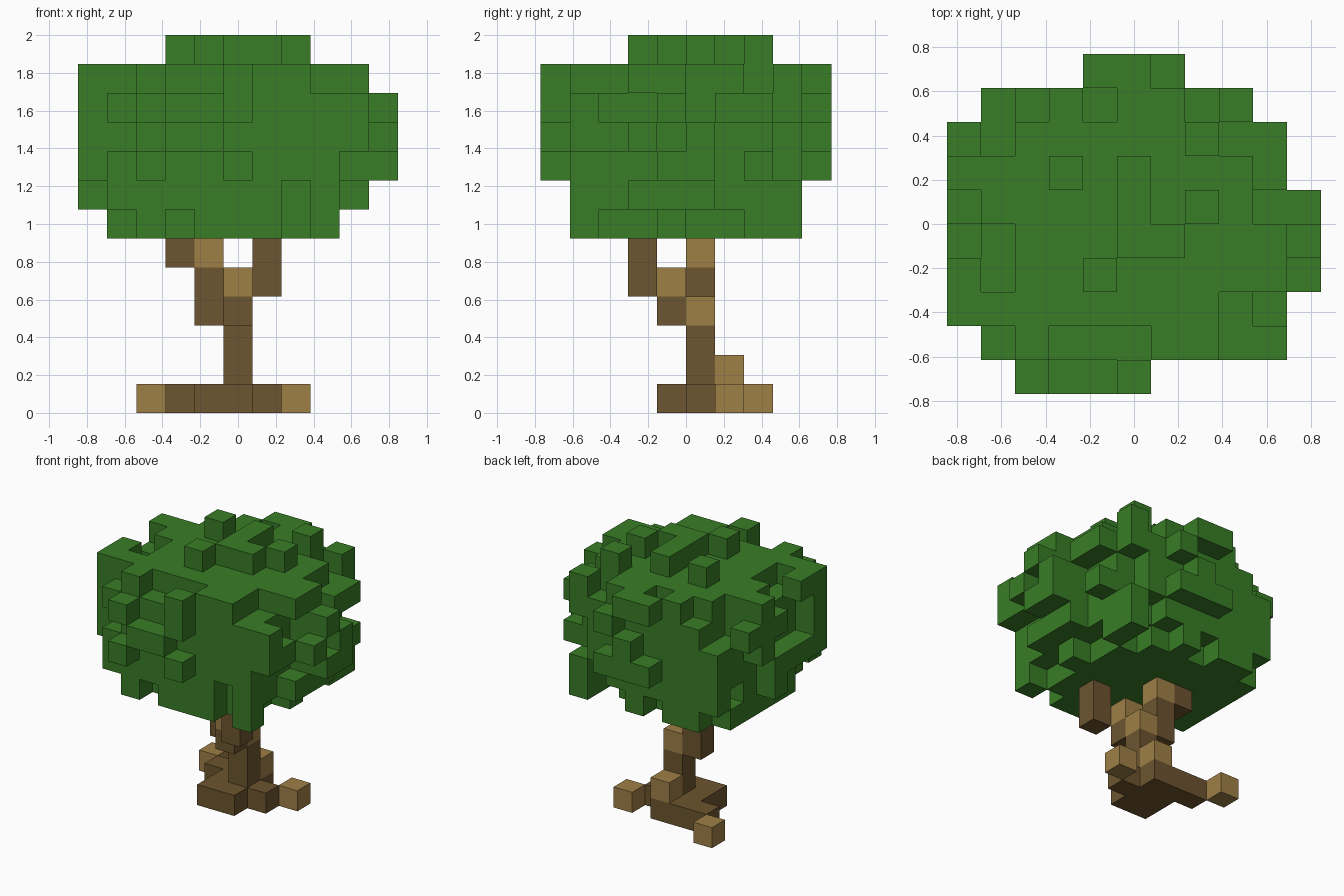
import bpy, bmesh, random
from mathutils import Vector

cube = bpy.data.objects.get("Cube")
if cube:
    bpy.data.objects.remove(cube, do_unlink=True)

random.seed(11)
CELL = 2 / 13
AXES = [Vector(d) for d in ((1, 0, 0), (0, 1, 0), (0, 0, 1))]
NEIGHBOURS = [a * s for a in AXES for s in (1, -1)]


def material(name, rgb):
    mat = bpy.data.materials.new(name)
    mat.use_nodes = True
    mat.diffuse_color = (*rgb, 1)
    mat.node_tree.nodes["Principled BSDF"].inputs["Base Color"].default_value = (*rgb, 1)
    return mat


def step(cell, d):
    return tuple(int(c + n) for c, n in zip(cell, d))


def block_object(name, cells, mat):
    """Turn a set of grid cells into one mesh holding only the outer faces."""
    bm = bmesh.new()
    for cell in cells:
        centre = Vector((cell[0] - 5, cell[1] - 4.5, cell[2] + 0.5))
        for d in NEIGHBOURS:
            if step(cell, d) in cells:
                continue
            u = Vector((d.y, d.z, d.x))
            v = d.cross(u)
            corners = (-u - v, u - v, u + v, v - u)
            bm.faces.new([bm.verts.new((centre + (d + c) / 2) * CELL) for c in corners])
    bmesh.ops.remove_doubles(bm, verts=bm.verts, dist=0.001)
    mesh = bpy.data.meshes.new(name)
    bm.to_mesh(mesh)
    bm.free()
    mesh.materials.append(mat)
    obj = bpy.data.objects.new(name, mesh)
    bpy.context.collection.objects.link(obj)
    return obj


leaf_green = material("leaf_green", (0.040, 0.205, 0.020))
bark_brown = material("bark_brown", (0.153, 0.089, 0.029))
light_wood = material("light_wood", (0.345, 0.215, 0.062))

# Roots, trunk and the two main branches
roots = {(4, 4, 0), (5, 4, 0), (4, 5, 0), (5, 5, 0), (6, 5, 0),
         (3, 6, 0), (4, 6, 0), (5, 6, 0)}
trunk = {(5, 5, k) for k in (1, 2)}
branches = {(5, 4, 3), (4, 5, 3), (4, 5, 4), (3, 5, 5), (6, 3, 4), (6, 3, 5)}
block_object("trunk_and_roots", roots | trunk, bark_brown)
block_object("branches", branches, bark_brown)

# Light wood knots and root tips
block_object("root_tips", {(7, 6, 0), (2, 7, 0), (5, 6, 1)}, light_wood)
block_object("branch_knots", {(5, 5, 3), (5, 4, 4), (4, 5, 5)}, light_wood)

# Crown outline: first and last cell of each row
wide = {6: (1, 8), 7: (0, 9), 8: (0, 10), 9: (0, 10), 10: (0, 10), 11: (0, 9), 12: (3, 7)}
deep = {6: (1, 8), 7: (1, 8), 12: (3, 7)}
plan = [(2, 5), (1, 9), (0, 9), (0, 10), (0, 10), (0, 10), (0, 9), (0, 9), (1, 8), (4, 6)]


def inside(v, span):
    return span[0] <= v <= span[1]


def roundness(cell):
    offsets = (cell[0] - 4.75) / 5.3, (cell[1] - 4.5) / 5, (cell[2] - 8.7) / 4
    return sum(abs(t) ** 2.6 for t in offsets)


allowed = [(i, j, k) for k in wide for j in range(10) for i in range(11)
           if inside(i, wide[k]) and inside(j, deep.get(k, (0, 9))) and inside(i, plan[j])]
allowed.sort(key=roundness)

# Crown: blocks standing out on the top, the underside and the upper corners
top_blocks = {(i, j, 12) for i, j in ((3, 6), (7, 7), (7, 5), (5, 4), (5, 5), (5, 6), (4, 3))}
low_blocks = {(i, 1, 6) for i in (2, 4, 6, 8)} | {(8, 4, 6)}
corner_blocks = {(0, 2, 11), (1, 2, 11), (0, 2, 10), (1, 5, 11), (1, 6, 11), (8, 8, 11)}
standing_out = top_blocks | low_blocks | corner_blocks

# Solid rounded core with scattered single blocks around it
core = {c for c in allowed if roundness(c) < 0.6 and c[2] < 12}
crown = core | standing_out
for cell in allowed:
    if cell[2] < 12 and roundness(cell) < 1.1 and cell not in crown:
        touching = sum(step(cell, d) in crown for d in NEIGHBOURS)
        if touching and random.random() < 0.42:
            crown.add(cell)

# Tie every outstanding block back to the core
for i, j, k in standing_out:
    while (i, j, k) not in core:
        crown.add((i, j, k))
        k += (k < 9) - (k > 9)
        if k == 9:
            break

# Fill out the crown so that it reaches its outline along every axis
for axis in range(3):
    def shadow(cell):
        return cell[:axis] + cell[axis + 1:]
    covered = {shadow(c) for c in crown}
    for cell in allowed:
        if shadow(cell) not in covered:
            covered.add(shadow(cell))
            crown.add(cell)

block_object("leaf_crown", crown, leaf_green)
